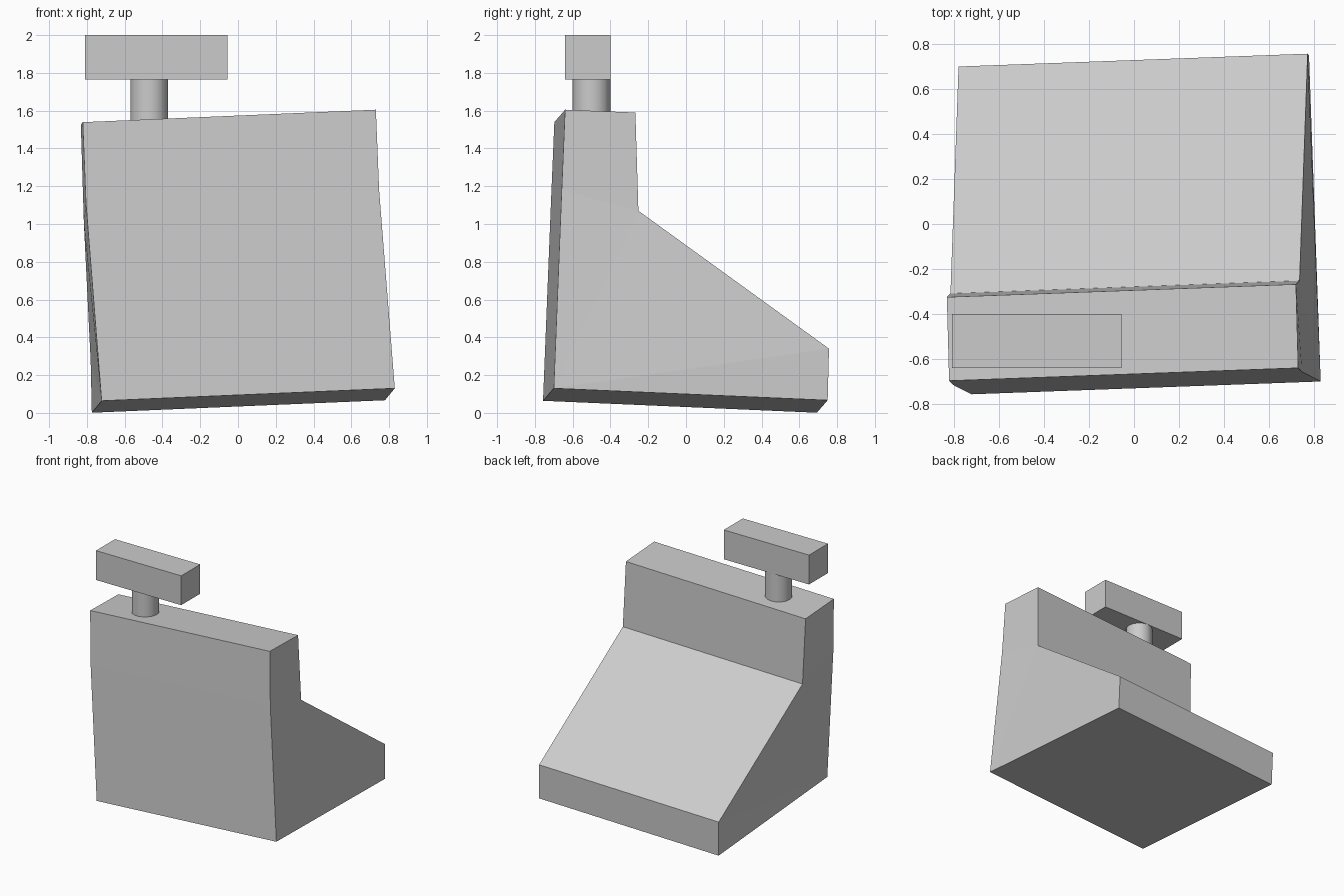
import bpy, bmesh
from mathutils import Vector

if "Cube" in bpy.data.objects:
    bpy.data.objects.remove(bpy.data.objects["Cube"])


def finish(name, bm):
    bmesh.ops.recalc_face_normals(bm, faces=bm.faces)
    mesh = bpy.data.meshes.new(name)
    bm.to_mesh(mesh)
    bm.free()
    obj = bpy.data.objects.new(name, mesh)
    bpy.context.collection.objects.link(obj)
    return obj


# Leaning body: right-hand profile swept to the left
right = [
    (0.83, -0.70, 0.13),    # 0 bottom front
    (0.747, -0.658, 1.18),  # 1 front, level with the step
    (0.73, -0.64, 1.605),   # 2 top front
    (0.72, -0.268, 1.59),   # 3 top back
    (0.736, -0.252, 1.07),  # 4 step
    (0.772, 0.757, 0.34),   # 5 end of slope
    (0.778, 0.75, 0.067),   # 6 bottom back
]
sweep = Vector((-1.552, -0.057, -0.066))
bm = bmesh.new()
r = [bm.verts.new(p) for p in right]
l = [bm.verts.new(Vector(p) + sweep) for p in right]
n = len(right)
for side in (r, l):
    for ids in ((1, 2, 3, 4), (0, 1, 4), (0, 4, 5), (0, 5, 6)):
        bm.faces.new([side[i] for i in ids])
for i in range(n):
    j = (i + 1) % n
    bm.faces.new((r[i], r[j], l[j], l[i]))
finish("body", bm)

# Stem joining the body and the head
bpy.ops.mesh.primitive_cylinder_add(vertices=16, radius=0.1, depth=0.265,
                                    location=(-0.47, -0.5, 1.6325))
stem = bpy.context.object
stem.name = "stem"
bpy.ops.object.shade_smooth_by_angle()

# Upright block head
bm = bmesh.new()
bmesh.ops.create_cube(bm, size=1)
bmesh.ops.scale(bm, vec=(0.755, 0.24, 0.235), verts=bm.verts)
bmesh.ops.translate(bm, vec=(-0.4325, -0.52, 1.8825), verts=bm.verts)
finish("head_block", bm)
